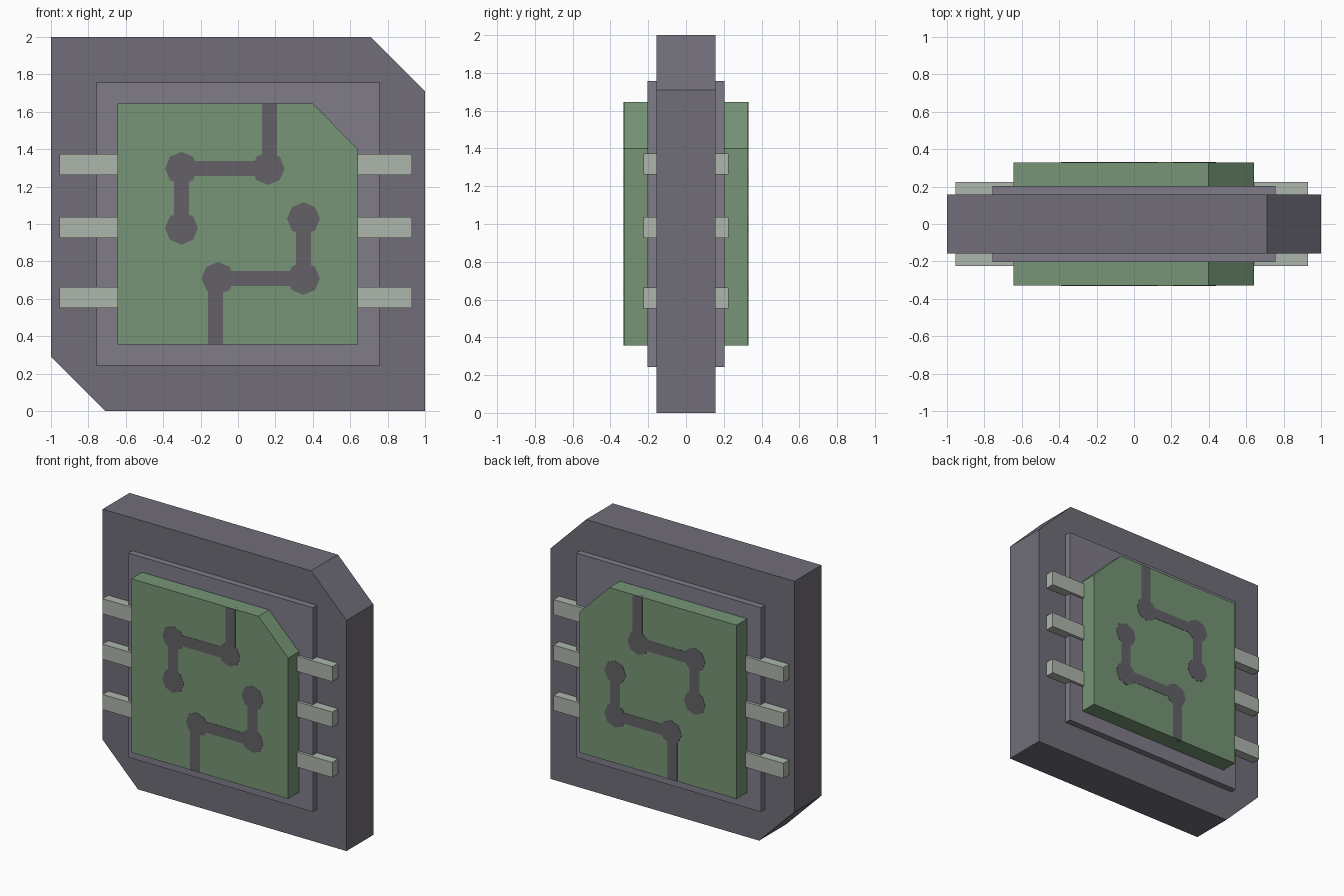
import bpy, bmesh, math

if "Cube" in bpy.data.objects:
    bpy.data.objects.remove(bpy.data.objects["Cube"])


def material(name, rgb):
    m = bpy.data.materials.new(name)
    m.diffuse_color = (*rgb, 1)
    m.use_nodes = True
    m.node_tree.nodes["Principled BSDF"].inputs["Base Color"].default_value = m.diffuse_color
    return m


DARK = material("casing_grey", (0.165, 0.155, 0.19))
MID = material("frame_grey", (0.215, 0.20, 0.25))
GREEN = material("board_green", (0.18, 0.30, 0.18))
TRACE = material("trace_grey", (0.125, 0.12, 0.135))
METAL = material("pin_metal", (0.42, 0.47, 0.41))


def rect(x0, x1, z0, z1):
    return [(x0, z0), (x1, z0), (x1, z1), (x0, z1)]


def prisms(name, profiles, y0, y1, mat):
    """Extrude closed x/z profiles from y0 to y1 into one object."""
    bm = bmesh.new()
    for pts in profiles:
        face = bm.faces.new([bm.verts.new((x, y0, z)) for x, z in pts])
        ext = bmesh.ops.extrude_face_region(bm, geom=[face], use_keep_orig=True)
        verts = [g for g in ext["geom"] if isinstance(g, bmesh.types.BMVert)]
        bmesh.ops.translate(bm, verts=verts, vec=(0, y1 - y0, 0))
    bmesh.ops.recalc_face_normals(bm, faces=bm.faces[:])
    me = bpy.data.meshes.new(name)
    bm.to_mesh(me)
    bm.free()
    me.materials.append(mat)
    ob = bpy.data.objects.new(name, me)
    bpy.context.collection.objects.link(ob)
    return ob


def octagon(cx, cz, r=0.088):
    return [(cx + r * math.cos(i * math.pi / 4), cz + r * math.sin(i * math.pi / 4))
            for i in range(8)]


# Outer casing with two clipped corners
prisms("casing", [[(-0.71, 0), (1, 0), (1, 1.71), (0.71, 2), (-1, 2), (-1, 0.29)]],
       -0.157, 0.157, DARK)

# Raised square frame
prisms("frame", [rect(-0.757, 0.757, 0.243, 1.757)], -0.204, 0.204, MID)

# Green board with one clipped corner
prisms("board", [[(-0.645, 0.357), (0.642, 0.357), (0.642, 1.4), (0.398, 1.645),
                  (-0.645, 1.645)]], -0.329, 0.329, GREEN)

# Pins sticking out on both sides
for i, z in enumerate((0.608, 0.981, 1.318)):
    prisms(f"pin_row_{i + 1}", [rect(-0.955, 0.93, z - 0.056, z + 0.056)],
           -0.224, 0.224, METAL)

# Circuit traces: octagonal pads joined by straight bars, mirrored to the back
H, GAP = 0.04, 0.06
traces = {
    "upper_trace": (
        [(0.161, 1.297), (-0.302, 1.297), (-0.302, 0.978)],
        [rect(0.128, 0.208, 1.297 + GAP, 1.645),
         rect(-0.302 + GAP, 0.161 - GAP, 1.297 - H, 1.297 + H),
         rect(-0.302 - H, -0.302 + H, 0.978 + GAP, 1.297 - GAP)]),
    "lower_trace": (
        [(0.35, 1.028), (0.35, 0.709), (-0.107, 0.709)],
        [rect(0.35 - H, 0.35 + H, 0.709 + GAP, 1.028 - GAP),
         rect(-0.107 + GAP, 0.35 - GAP, 0.709 - H, 0.709 + H),
         rect(-0.16, -0.08, 0.357, 0.709 - GAP)]),
}
for name, (pads, bars) in traces.items():
    ob = prisms(name, [octagon(*p) for p in pads], -0.331, -0.30, TRACE)
    helper = prisms(name + "_bars", bars, -0.331, -0.30, TRACE)
    helper.hide_render = True
    helper.hide_set(True)
    union = ob.modifiers.new("join_bars", 'BOOLEAN')
    union.operation = 'UNION'
    union.solver = 'EXACT'
    union.object = helper
    mirror = ob.modifiers.new("back_side", 'MIRROR')
    mirror.use_axis = (False, True, False)
